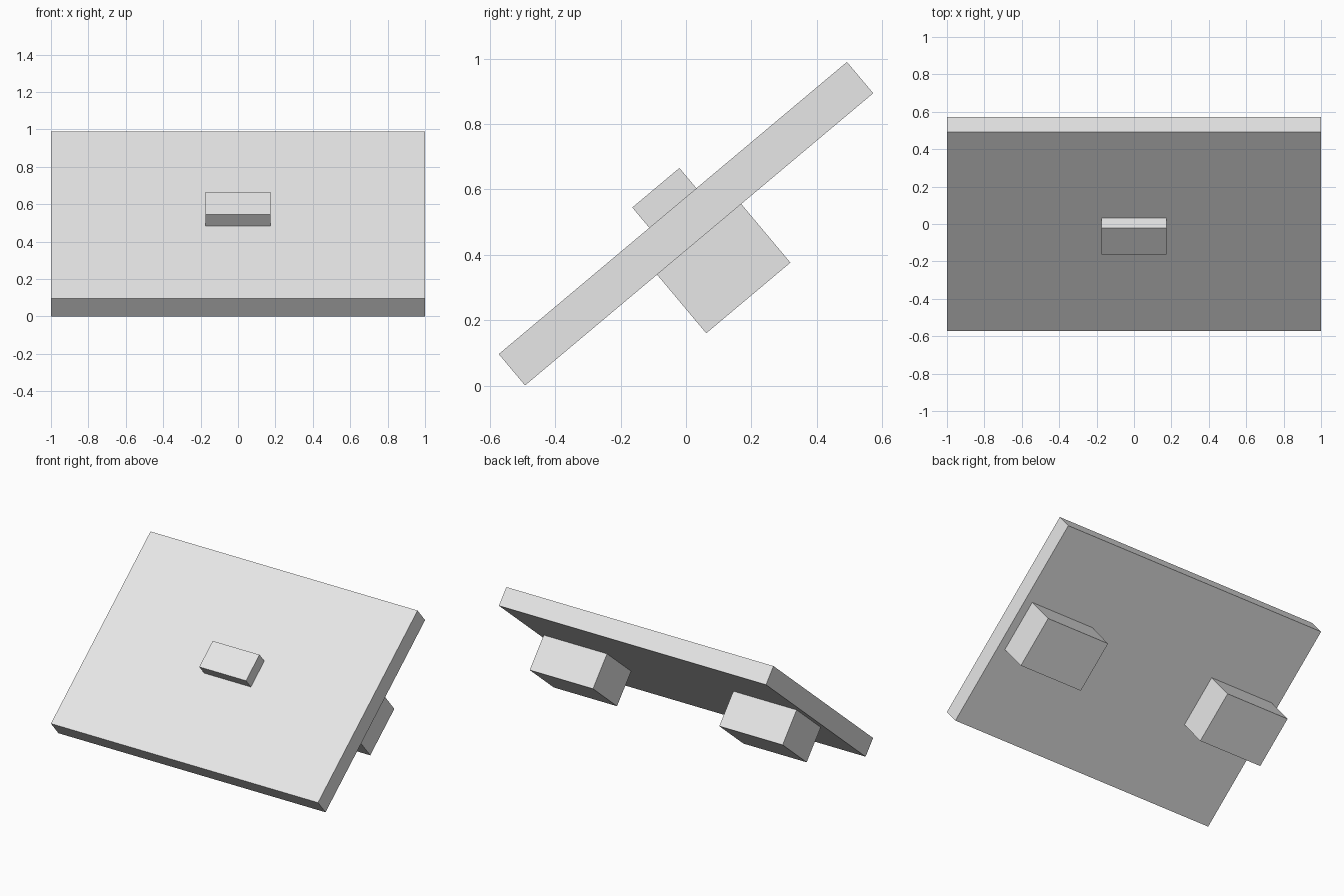
import bpy
from math import radians
from mathutils import Matrix, Vector

default_cube = bpy.data.objects.get("Cube")
if default_cube:
    bpy.data.objects.remove(default_cube, do_unlink=True)

# Single flat colour
grey = bpy.data.materials.new("light_grey")
grey.use_nodes = True
colour = (0.8, 0.8, 0.8, 1.0)
grey.diffuse_color = colour
grey.node_tree.nodes["Principled BSDF"].inputs["Base Color"].default_value = colour

# All parts share the frame of the tilted panel
THICKNESS = 0.125
TILT = Matrix.Translation((0, 0, 0.495)) @ Matrix.Rotation(radians(40), 4, "X")


def tilted_box(name, size, x=0.0, height=0.0):
    """Box in the panel's frame; height is its centre along the panel normal."""
    bpy.ops.mesh.primitive_cube_add(size=1)
    box = bpy.context.object
    box.name = box.data.name = name
    place = Matrix.Translation((x, 0, height))
    box.data.transform(TILT @ place @ Matrix.Diagonal(Vector((*size, 1))))
    box.data.materials.append(grey)
    return box


# Tilted panel
tilted_box("panel", (2.0, 1.39, THICKNESS))

# Small raised block on the upper face
block_height = 0.081
tilted_box("front_block", (0.35, 0.188, block_height),
           height=(THICKNESS + block_height) / 2)

# Pair of mounts under the panel
mount_depth = 0.234
for side, x in (("left", 0.71), ("right", -0.71)):
    tilted_box(side + "_mount", (0.474, 0.336, mount_depth), x,
               -(THICKNESS + mount_depth) / 2)
